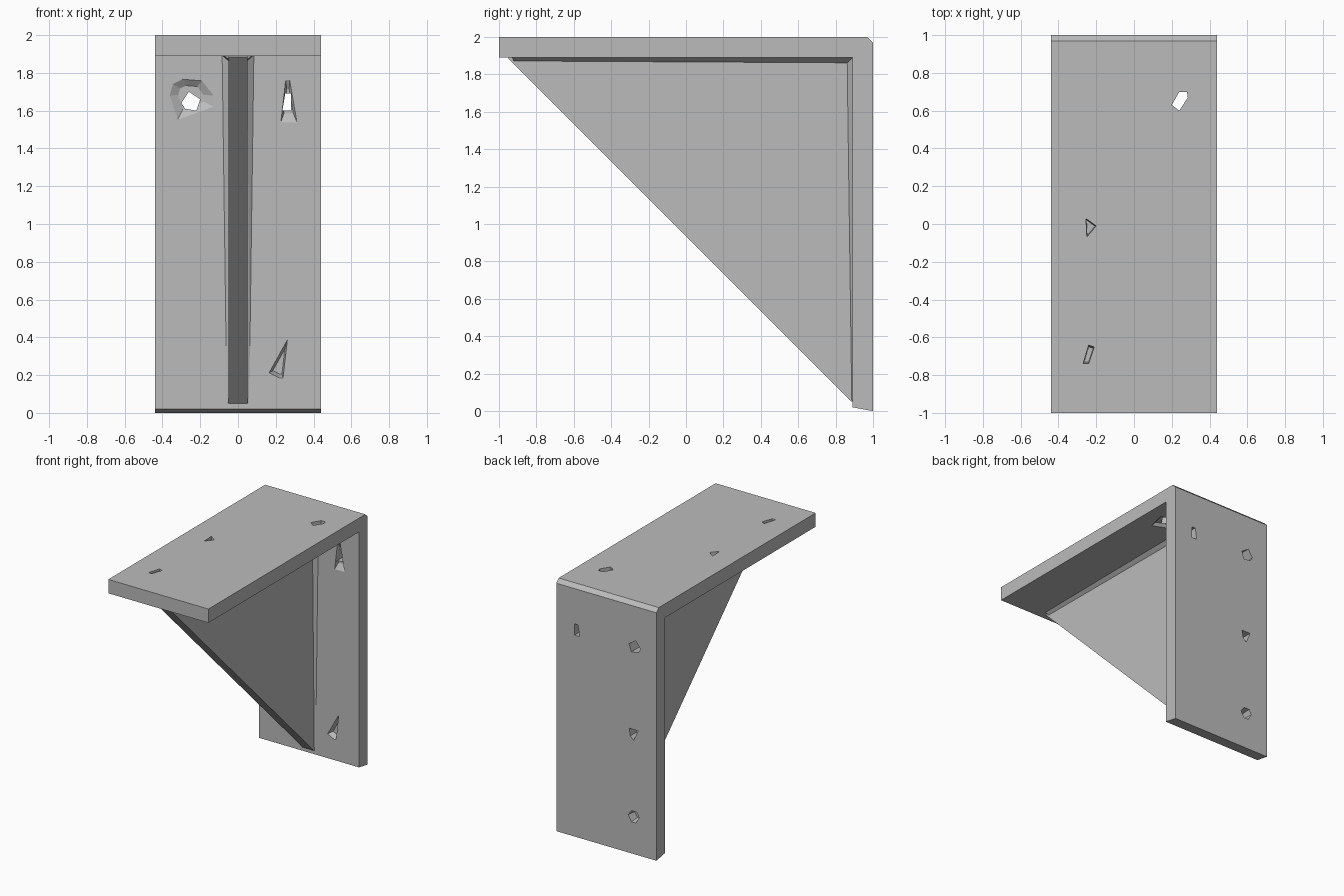
import bpy, bmesh

if "Cube" in bpy.data.objects:
    bpy.data.objects.remove(bpy.data.objects["Cube"], do_unlink=True)

# One plain grey for the whole bracket
grey = bpy.data.materials.new("plain_grey")
grey.use_nodes = True
grey.diffuse_color = (0.5, 0.5, 0.5, 1)
grey.node_tree.nodes["Principled BSDF"].inputs["Base Color"].default_value = (0.5, 0.5, 0.5, 1)


def add_object(name, bm):
    bmesh.ops.recalc_face_normals(bm, faces=bm.faces)
    mesh = bpy.data.meshes.new(name)
    bm.to_mesh(mesh)
    bm.free()
    mesh.materials.append(grey)
    obj = bpy.data.objects.new(name, mesh)
    bpy.context.collection.objects.link(obj)
    return obj


def extrude_profile(name, profile, half_width):
    """Side profile of (y, z) points, extruded along x."""
    bm = bmesh.new()
    face = bm.faces.new([bm.verts.new((-half_width, y, z)) for y, z in profile])
    result = bmesh.ops.extrude_face_region(bm, geom=[face])
    moved = [v for v in result["geom"] if isinstance(v, bmesh.types.BMVert)]
    bmesh.ops.translate(bm, verts=moved, vec=(2 * half_width, 0, 0))
    return add_object(name, bm)


def hull(name, points):
    bm = bmesh.new()
    for p in points:
        bm.verts.new(p)
    bmesh.ops.convex_hull(bm, input=bm.verts)
    return add_object(name, bm)


def cut(target, outline, start, end, vertical, scale=1):
    """Cut a pocket or hole; the outline shrinks by scale towards the end."""
    cx = sum(p[0] for p in outline) / len(outline)
    cy = sum(p[1] for p in outline) / len(outline)
    points = []
    for depth, s in ((start, 1), (end, scale)):
        for a, b in outline:
            u, v = cx + (a - cx) * s, cy + (b - cy) * s
            points.append((u, v, depth) if vertical else (u, depth, v))
    cutter = hull("hole_cutter", points)
    cutter.hide_render = True
    mod = target.modifiers.new("hole", "BOOLEAN")
    mod.operation = "DIFFERENCE"
    mod.solver = "EXACT"
    mod.object = cutter
    graph = bpy.context.evaluated_depsgraph_get()
    cut_mesh = bpy.data.meshes.new_from_object(target.evaluated_get(graph))
    target.modifiers.clear()
    target.data = cut_mesh
    bpy.data.objects.remove(cutter, do_unlink=True)


# Top plate and back plate in one angled section, with a bevelled rear corner
plates = extrude_profile("angle_plates", [
    (0.89, 0.02), (1, 0), (1, 1.97), (0.97, 2), (-1, 2), (-1, 1.89), (0.89, 1.89)], 0.44)

# Upper back plate holes, with shallow flared mouths at the front
hole_a = [(-0.3, 1.64), (-0.26, 1.7), (-0.2, 1.66), (-0.22, 1.6), (-0.28, 1.61)]
mouth_a = [(-0.38, 1.68), (-0.36, 1.75), (-0.3, 1.78), (-0.18, 1.77), (-0.11, 1.68),
           (-0.11, 1.61), (-0.33, 1.53)]
hole_b = [(0.235, 1.6), (0.28, 1.6), (0.28, 1.69), (0.25, 1.69)]
mouth_b = [(0.22, 1.52), (0.32, 1.52), (0.275, 1.78), (0.25, 1.78)]
for hole, mouth in ((hole_a, mouth_a), (hole_b, mouth_b)):
    cut(plates, mouth, 0.88, 0.915, False, 0.5)
    cut(plates, hole, 0.85, 1.05, False)

# Lower front pocket and blind rear holes
cut(plates, [(0.16, 0.21), (0.22, 0.18), (0.24, 0.18), (0.265, 0.4)], 0.88, 0.93, False, 0.6)
cut(plates, [(-0.28, 0.99), (-0.2, 0.99), (-0.21, 0.93), (-0.24, 0.9)], 1.01, 0.93, False, 0.8)
cut(plates, [(-0.29, 0.3), (-0.27, 0.34), (-0.22, 0.34), (-0.19, 0.3), (-0.22, 0.25),
             (-0.26, 0.25)], 1.01, 0.93, False, 0.8)

# Top plate holes: one right through with a mouth below, two blind
cut(plates, [(0.16, 0.6), (0.3, 0.54), (0.34, 0.7), (0.24, 0.76)], 1.88, 1.91, True, 0.6)
cut(plates, [(0.2, 0.63), (0.24, 0.6), (0.285, 0.67), (0.28, 0.7), (0.24, 0.7)], 1.8, 2.05, True)
cut(plates, [(-0.255, 0.03), (-0.2, -0.01), (-0.25, -0.07)], 2.01, 1.93, True, 0.8)
cut(plates, [(-0.24, -0.64), (-0.21, -0.65), (-0.24, -0.74), (-0.27, -0.74)], 2.01, 1.93, True, 0.8)

# Triangular centre web
extrude_profile("centre_web", [(-0.95, 1.9), (0.9, 1.9), (0.9, 0.05), (0.885, 0.05), (-0.95, 1.885)], 0.05)

# Sloped fillets where the web meets the plates
sides = (-1, 1)
hull("back_fillet", [(s * x, y, z) for s in sides for x, y, z in (
    (0.09, 0.895, 1.895), (0.048, 0.86, 1.895), (0.065, 0.895, 0.05), (0.048, 0.885, 0.06))])
hull("top_fillet", [(s * x, y, z) for s in sides for x, y, z in (
    (0.09, 0.895, 1.895), (0.048, 0.895, 1.86), (0.08, -0.93, 1.895), (0.048, -0.92, 1.87))])
